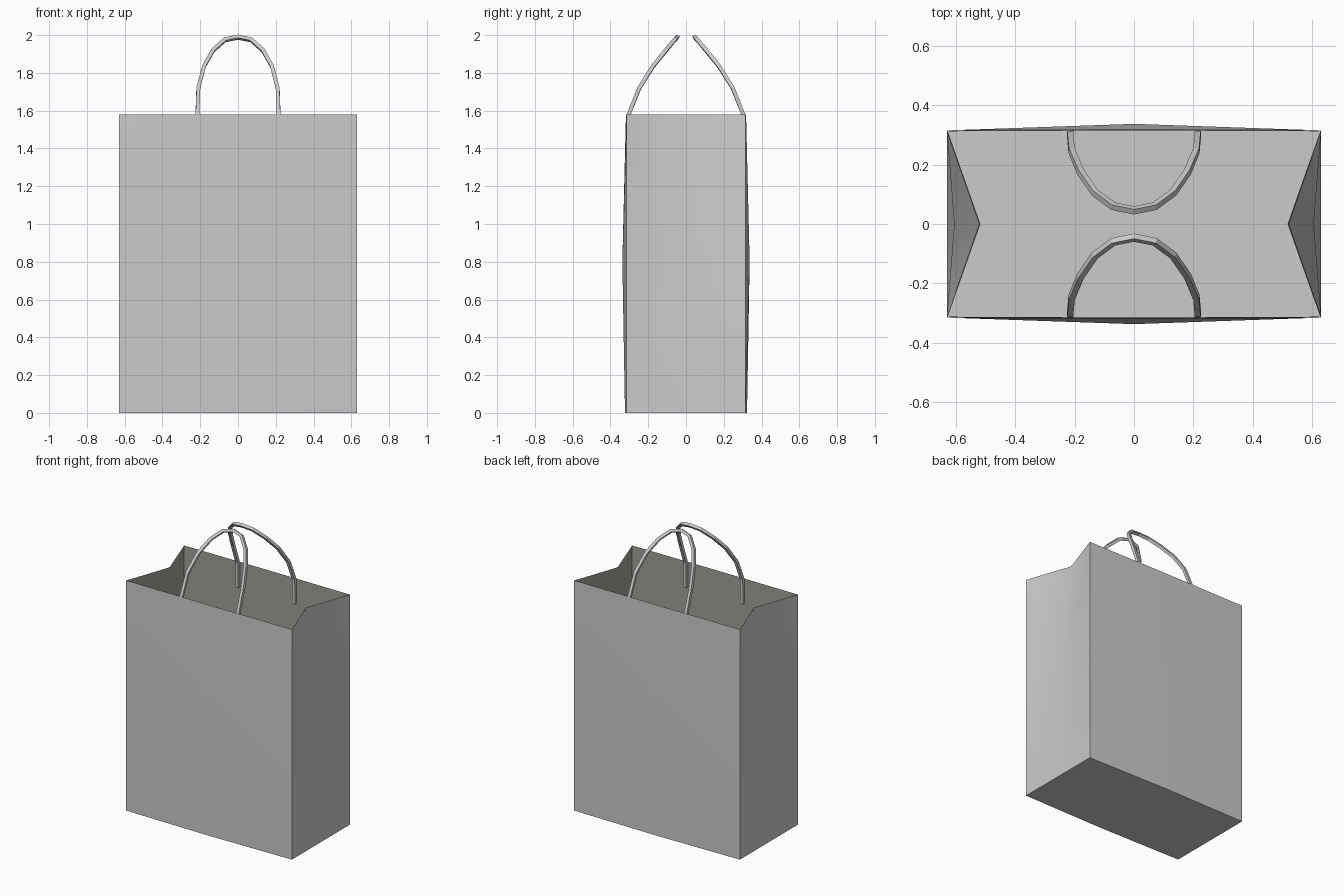
import bpy, bmesh
from mathutils import Vector

if "Cube" in bpy.data.objects:
    bpy.data.objects.remove(bpy.data.objects["Cube"], do_unlink=True)


def material(name, rgb):
    m = bpy.data.materials.new(name)
    m.use_nodes = True
    m.diffuse_color = (*rgb, 1)
    m.node_tree.nodes["Principled BSDF"].inputs["Base Color"].default_value = (*rgb, 1)
    return m


paper = material("grey paper", (0.6, 0.6, 0.6))
lining = material("olive grey lining", (0.36, 0.36, 0.32))


def finish(name, bm, mats, smooth):
    me = bpy.data.meshes.new(name)
    bm.to_mesh(me)
    bm.free()
    ob = bpy.data.objects.new(name, me)
    bpy.context.collection.objects.link(ob)
    for m in mats:
        me.materials.append(m)
    if smooth:
        bpy.ops.object.select_all(action='DESELECT')
        ob.select_set(True)
        bpy.context.view_layer.objects.active = ob
        bpy.ops.object.shade_smooth_by_angle(angle=0.5)
    return ob


W, D, H = 0.63, 0.315, 1.58
# height, front/back bulge, gusset fold x
ROWS = [(0, 0.323, W), (0.8, 0.337, 0.605), (H, 0.318, 0.52)]


def bag_shell(name, inset, wall_mat, inside):
    """Open-topped bag with bulging faces and folded gussets."""
    bm = bmesh.new()
    rings = []
    for z, bulge, fold in ROWS:
        w, d, b, f = W - inset, D - inset, bulge - inset, fold - inset
        ring = [(-w, -d), (0, -b), (w, -d), (f, 0),
                (w, d), (0, b), (-w, d), (-f, 0)]
        rings.append([bm.verts.new((x, y, max(z, inset))) for x, y in ring])
    for low, high in zip(rings, rings[1:]):
        for i in range(8):
            j = (i + 1) % 8
            bm.faces.new((low[i], low[j], high[j], high[i]))
    floor = bm.faces.new(rings[0][::-1])
    floor.material_index = 1
    if inside:
        bmesh.ops.reverse_faces(bm, faces=bm.faces[:])
    return finish(name, bm, [wall_mat, paper], True)


bag_shell("bag_outside", 0, paper, False)
bag_shell("bag_lining", 0.003, lining, True)

# Handle path for one half: x, y, z from the glued end up to the crown
HALF = [(0.215, 0.305, 1.41), (0.215, 0.303, 1.58), (0.21, 0.247, 1.72),
        (0.18, 0.175, 1.835), (0.132, 0.106, 1.92), (0.07, 0.06, 1.975),
        (0, 0.046, 1.989)]


def handle(name, side):
    path = [Vector((x, side * y, z)) for x, y, z in HALF]
    path += [Vector((-p.x, p.y, p.z)) for p in path[-2::-1]]
    centre = Vector((0, side * 0.29, 1.6))
    bm = bmesh.new()
    rings = []
    for i, p in enumerate(path):
        t = (path[min(i + 1, len(path) - 1)] - path[max(i - 1, 0)]).normalized()
        out = p - centre
        out = (out - t * out.dot(t)).normalized()
        across = t.cross(out)
        r = 0.01
        rings.append([bm.verts.new(p + out * a * r + across * b * r)
                      for a, b in ((-1, -1), (1, -1), (1, 1), (-1, 1))])
    for a, b in zip(rings, rings[1:]):
        for k in range(4):
            n = (k + 1) % 4
            bm.faces.new((a[k], a[n], b[n], b[k]))
    bm.faces.new(rings[0][::-1])
    bm.faces.new(rings[-1])
    bmesh.ops.recalc_face_normals(bm, faces=bm.faces[:])
    finish(name, bm, [paper], False)


handle("back_handle", 1)
handle("front_handle", -1)
